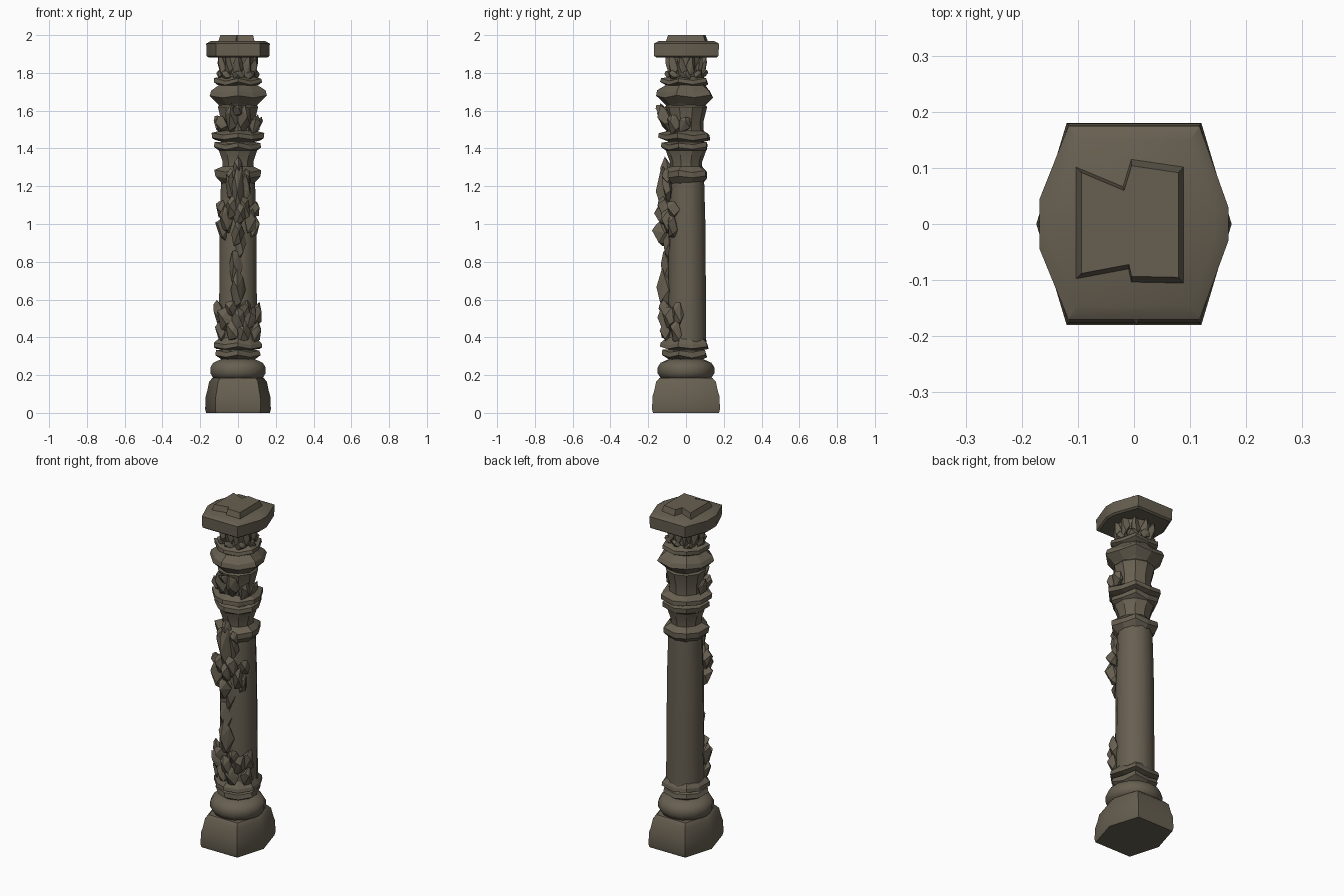
import bpy, bmesh, math, random
from mathutils import Vector

cube = bpy.data.objects.get("Cube")
if cube:
    bpy.data.objects.remove(cube, do_unlink=True)
random.seed(7)

stone = bpy.data.materials.new("weathered stone")
stone.use_nodes = True
COLOUR = (0.135, 0.115, 0.082, 1)
stone.diffuse_color = COLOUR
bsdf = next(n for n in stone.node_tree.nodes if n.type == 'BSDF_PRINCIPLED')
bsdf.inputs["Base Color"].default_value = COLOUR
bsdf.inputs["Roughness"].default_value = 0.9


def finish(name, bm, smooth=None):
    bmesh.ops.recalc_face_normals(bm, faces=bm.faces[:])
    mesh = bpy.data.meshes.new(name)
    bm.to_mesh(mesh)
    bm.free()
    mesh.materials.append(stone)
    ob = bpy.data.objects.new(name, mesh)
    bpy.context.collection.objects.link(ob)
    if smooth:
        bpy.ops.object.select_all(action='DESELECT')
        ob.select_set(True)
        bpy.context.view_layer.objects.active = ob
        bpy.ops.object.shade_smooth_by_angle(angle=math.radians(smooth))
    return ob


def loft(name, loops, smooth=None):
    """Skin closed loops of equal length and cap both ends."""
    bm = bmesh.new()
    rows = [[bm.verts.new(p) for p in loop] for loop in loops]
    n = len(rows[0])
    for low, high in zip(rows, rows[1:]):
        for i in range(n):
            j = (i + 1) % n
            bm.faces.new((low[i], low[j], high[j], high[i]))
    bm.faces.new(rows[0][::-1])
    bm.faces.new(rows[-1])
    return finish(name, bm, smooth)


def turned(name, profile, sides=12, zig=0, smooth=None, y=0):
    """Turned ring; zig makes its outer edge alternate like carved leaf tips."""
    loops = []
    for k, (r, z) in enumerate(profile):
        inner = k in (0, len(profile) - 1)
        loop = []
        for i in range(sides):
            a = math.tau * (i + 0.5) / sides
            s = 0 if inner else zig * (1 if i % 2 else -1) + random.uniform(-zig, zig) * 0.5
            loop.append((math.cos(a) * (r + s), math.sin(a) * (r + s) + y, z + s * 0.7))
        loops.append(loop)
    return loft(name, loops, smooth)


def plan(corners, rows):
    return [[(x * s, y * s, z) for x, y in corners] for s, z in rows]


def leaf(bm, angle, radius, z, w, d, h, lean=0.0):
    """Chipped leaf; angle is measured from the front, d is how far it stands out."""
    out = Vector((math.sin(angle), -math.cos(angle), 0))
    side = Vector((math.cos(angle), math.sin(angle), 0))
    shape = [(0, -.1, -.5), (-.3, .3, -.45), (-.5, .1, .05), (.5, .1, -.05), (.3, .6, -.3),
             (0, 1, .1), (-.25, .8, .3), (.3, .4, .4), (0, .5 + lean, .5), (0, -.5, 0)]
    verts = []
    for u, v, t in shape:
        u, v, t = (c + random.uniform(-.1, .1) for c in (u, v, t))
        verts.append(bm.verts.new(out * (radius + v * d) + side * u * w + Vector((0, 0, z + t * h))))
    hull = bmesh.ops.convex_hull(bm, input=verts)
    loose = {e for e in hull["geom_interior"] + hull["geom_unused"] if isinstance(e, bmesh.types.BMVert)}
    bmesh.ops.delete(bm, geom=list(loose), context='VERTS')


def cluster(name, leaves):
    bm = bmesh.new()
    for item in leaves:
        leaf(bm, *item)
    return finish(name, bm)


def wreath(name, count, radius, z, w, d, h, lean=0.0):
    return cluster(name, [(math.tau * i / count, radius, z + random.uniform(-.008, .008),
                           w, d, h, lean) for i in range(count)])


# Plinth and cushion moulding
HEX = [(.12, -.18), (.174, 0), (.12, .18), (-.12, .18), (-.174, 0), (-.12, -.18)]
loft("plinth", plan(HEX, [(.97, 0), (1, .02), (.98, .09), (.93, .12), (.88, .165), (.78, .185)]), 40)
turned("base_cushion", [(.10, .175), (.135, .185), (.15, .21), (.15, .24), (.135, .265), (.09, .285)],
       14, smooth=60)
turned("base_neck", [(.09, .27), (.092, .4)], 12, smooth=40)
turned("base_leaf_ring", [(.085, .28), (.118, .30), (.112, .325), (.085, .335)], 10, .009)
turned("shaft_foot_ring", [(.09, .335), (.13, .345), (.125, .365), (.098, .40)], 10, .007)

# Shaft
turned("shaft", [(.105, .36), (.103, .6), (.10, 1.0), (.092, 1.27)], 12, smooth=50, y=.006)

# Carved collars and upper drum
turned("shaft_collar", [(.09, 1.215), (.122, 1.25), (.122, 1.28), (.085, 1.305)], 10, .007)
turned("flared_neck", [(.086, 1.28), (.086, 1.33), (.11, 1.40), (.085, 1.46)], 10, smooth=30)
turned("neck_leaf_ring", [(.10, 1.385), (.122, 1.40), (.12, 1.425), (.09, 1.435)], 10, .009)
turned("lower_drum_ring", [(.09, 1.435), (.136, 1.45), (.136, 1.475), (.09, 1.495)], 10, .008)
turned("upper_drum", [(.095, 1.47), (.092, 1.54), (.112, 1.62), (.085, 1.65)], 10, smooth=30)
turned("wide_moulding", [(.09, 1.61), (.11, 1.635), (.152, 1.675), (.142, 1.70), (.10, 1.74)], 10, .008)
turned("capital_ring", [(.09, 1.725), (.126, 1.745), (.122, 1.765), (.08, 1.78)], 10, .009)
turned("capital_core", [(.08, 1.72), (.078, 1.80), (.088, 1.89)], 10, smooth=30)
wreath("capital_leaves", 10, .075, 1.83, .05, .036, .125, .45)
wreath("capital_lower_leaves", 8, .085, 1.79, .06, .03, .05)

# Drum leaves stand out most on the front half
cluster("drum_leaves", [(a * s, .09, z, .075, d, h, .3)
                        for s in (-1, 1)
                        for a, z, d, h in ((.3, 1.56, .065, .14), (.95, 1.53, .055, .10),
                                           (1.5, 1.53, .04, .09))]
        + [(0, .10, 1.60, .07, .065, .07, .3)])

# Foliage climbing the front of the shaft
cluster("lower_foliage", [(a * s, .095, z, w, d, h)
                          for s in (-1, 1)
                          for a, z, w, d, h in ((.25, .43, .08, .045, .11), (.65, .50, .09, .055, .13),
                                                (1.05, .43, .07, .045, .12), (1.15, .53, .07, .045, .13),
                                                (.35, .55, .07, .06, .09))]
        + [(0, .10, .49, .08, .055, .12)])
cluster("vine_stem", [(0, .085, .65, .075, .075, .20), (-.15, .085, .78, .07, .05, .20),
                      (.12, .085, .90, .06, .045, .18), (0, .09, 1.17, .07, .07, .28)])
cluster("middle_foliage", [(a * s, .095, z, w, d, h)
                           for s in (-1, 1)
                           for a, z, w, d, h in ((.25, 1.08, .07, .06, .14), (.6, 1.02, .07, .06, .14),
                                                 (.9, 1.08, .07, .05, .10), (.85, .98, .06, .055, .12),
                                                 (.4, 1.20, .05, .045, .16))]
        + [(0, .10, .95, .06, .075, .13), (.1, .10, 1.05, .07, .07, .12)])
cluster("upper_foliage", [(0, .085, 1.29, .06, .05, .12), (.4, .09, 1.25, .06, .05, .08),
                          (-.4, .09, 1.25, .06, .05, .08)])

# Abacus slab and its broken top block
OCT = [(.118, -.172), (.17, -.03), (.17, .03), (.118, .176),
       (-.118, .176), (-.17, .045), (-.17, -.045), (-.118, -.172)]
loft("abacus", plan(OCT, [(.92, 1.882), (.98, 1.89), (.99, 1.955), (.85, 1.968)]), 30)
BLOCK = [(-.106, -.10), (-.01, -.082), (-.005, -.106), (.09, -.108), (.09, .104),
         (-.005, .118), (-.02, .068), (-.106, .104)]
loft("top_block", plan(BLOCK, [(1, 1.96), (.88, 2.0)]))
